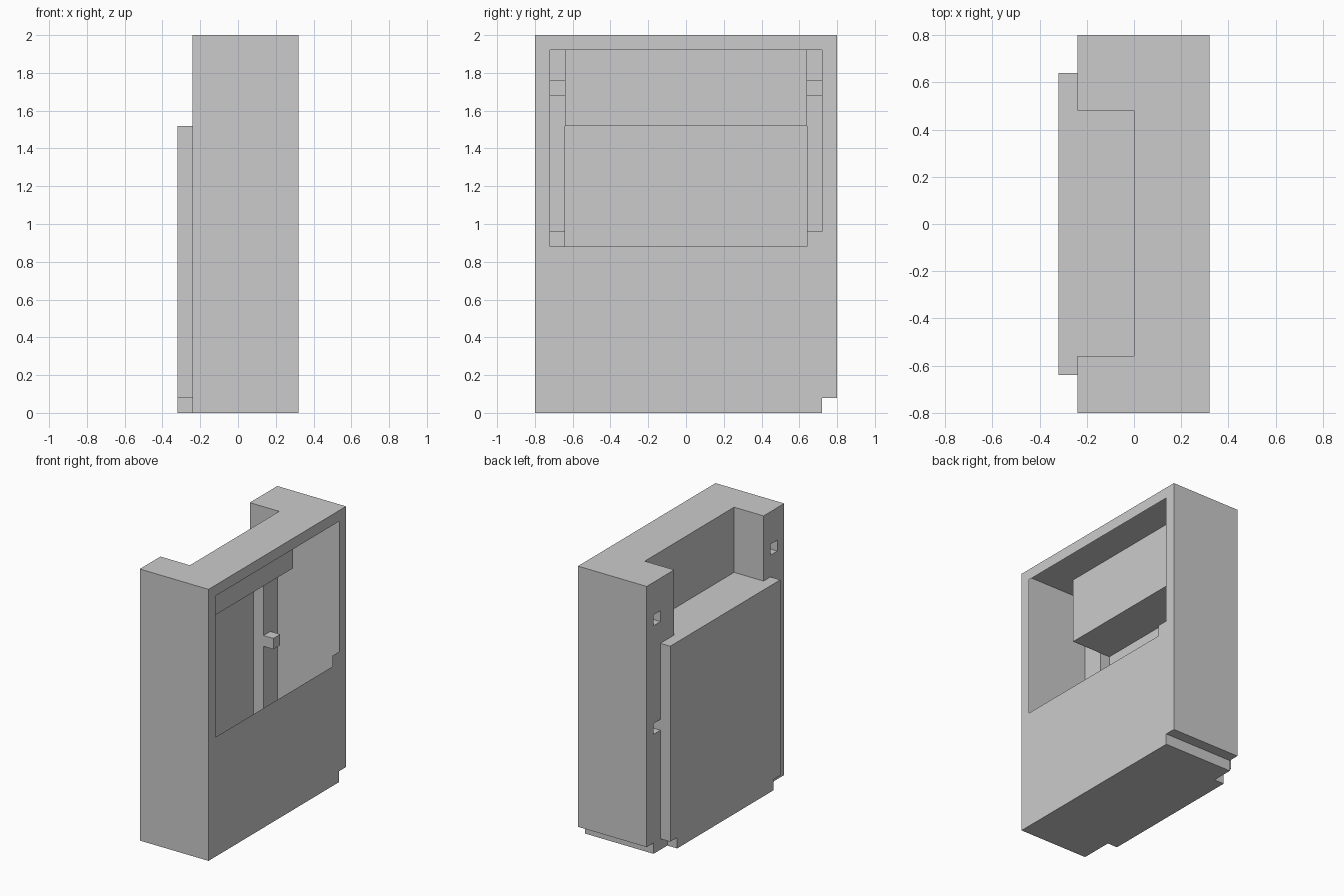
import bpy, bmesh

if "Cube" in bpy.data.objects:
    bpy.data.objects.remove(bpy.data.objects["Cube"])

AXES = "xyz"


def panel(bm, axis, at, rect, holes=()):
    """Thin sheet at axis=at; rect and holes are (u0, u1, v0, v1) on the other two axes."""
    us = sorted({c for r in (rect, *holes) for c in r[:2]})
    vs = sorted({c for r in (rect, *holes) for c in r[2:]})
    for u0, u1 in zip(us, us[1:]):
        for v0, v1 in zip(vs, vs[1:]):
            u, v = (u0 + u1) / 2, (v0 + v1) / 2
            if any(h[0] < u < h[1] and h[2] < v < h[3] for h in holes):
                continue
            corners = []
            for p in ((u0, v0), (u1, v0), (u1, v1), (u0, v1)):
                co = list(p)
                co.insert(AXES.index(axis), at)
                corners.append(bm.verts.new(co))
            bm.faces.new(corners)


def finish(bm, name):
    bmesh.ops.remove_doubles(bm, verts=bm.verts[:], dist=0.0005)
    bmesh.ops.recalc_face_normals(bm, faces=bm.faces[:])
    mesh = bpy.data.meshes.new(name)
    bm.to_mesh(mesh)
    bm.free()
    obj = bpy.data.objects.new(name, mesh)
    bpy.context.collection.objects.link(obj)
    return obj


# Main measurements
BACK, FRONT, DOOR = -0.24, 0.32, -0.32
pegs = [(y, z) for y in (-0.72, 0.64) for z in (0.88, 1.68)]
foot_notch = (0.72, 0.8, 0, 0.08)

# Hollow cabinet shell, with a stepped window in the +x side
bm = bmesh.new()
panel(bm, "x", FRONT, (-0.8, 0.8, 0, 2),
      [(-0.72, 0.72, 0.96, 1.92), (-0.72, 0.64, 0.88, 0.96), foot_notch])
panel(bm, "x", BACK, (-0.8, 0.8, 0, 2),
      [(-0.64, 0.64, 0.08, 1.52), (-0.56, 0.56, 0, 0.08),
       (-0.56, 0.48, 1.52, 2), foot_notch]
      + [(y, y + 0.08, z, z + 0.08) for y, z in pegs])
panel(bm, "y", -0.8, (BACK, FRONT, 0, 2))
panel(bm, "y", 0.8, (BACK, FRONT, 0.08, 2))
panel(bm, "y", 0.72, (BACK, FRONT, 0, 0.08))
panel(bm, "z", 0.08, (BACK, FRONT, 0.72, 0.8))
panel(bm, "z", 0, (BACK, FRONT, -0.8, 0.72))
panel(bm, "z", 2, (BACK, FRONT, -0.8, 0.8), [(BACK, 0, -0.56, 0.48)])
finish(bm, "cabinet_shell")

# Raised rear door with its two lower corners cut away
bm = bmesh.new()
panel(bm, "x", DOOR, (-0.64, 0.64, 0, 1.52),
      [(s, s + 0.08, 0, 0.08) for s in (-0.64, 0.56)])
for s in (-1, 1):
    panel(bm, "y", 0.64 * s, (DOOR, BACK, 0.08, 1.52))
    panel(bm, "y", 0.56 * s, (DOOR, BACK, 0, 0.08))
    lo, hi = sorted((0.56 * s, 0.64 * s))
    panel(bm, "z", 0.08, (DOOR, BACK, lo, hi))
panel(bm, "z", 0, (DOOR, BACK, -0.56, 0.56))
panel(bm, "z", 1.52, (DOOR, BACK, -0.64, 0.64))
finish(bm, "rear_door")

# Open-topped pocket above the door
bm = bmesh.new()
panel(bm, "x", 0, (-0.64, 0.64, 1.52, 2))
panel(bm, "z", 1.52, (BACK, 0, -0.64, 0.64))
for y in (-0.64, -0.56, 0.48, 0.64):
    panel(bm, "y", y, (BACK, 0, 1.52, 2))
finish(bm, "top_pocket")

# Square sockets sunk into the rear wall
for i, (y, z) in enumerate(pegs):
    bm = bmesh.new()
    panel(bm, "x", -0.16, (y, y + 0.08, z, z + 0.08))
    for d in (0, 0.08):
        panel(bm, "y", y + d, (BACK, -0.16, z, z + 0.08))
        panel(bm, "z", z + d, (BACK, -0.16, y, y + 0.08))
    finish(bm, f"wall_socket_{i + 1}")
